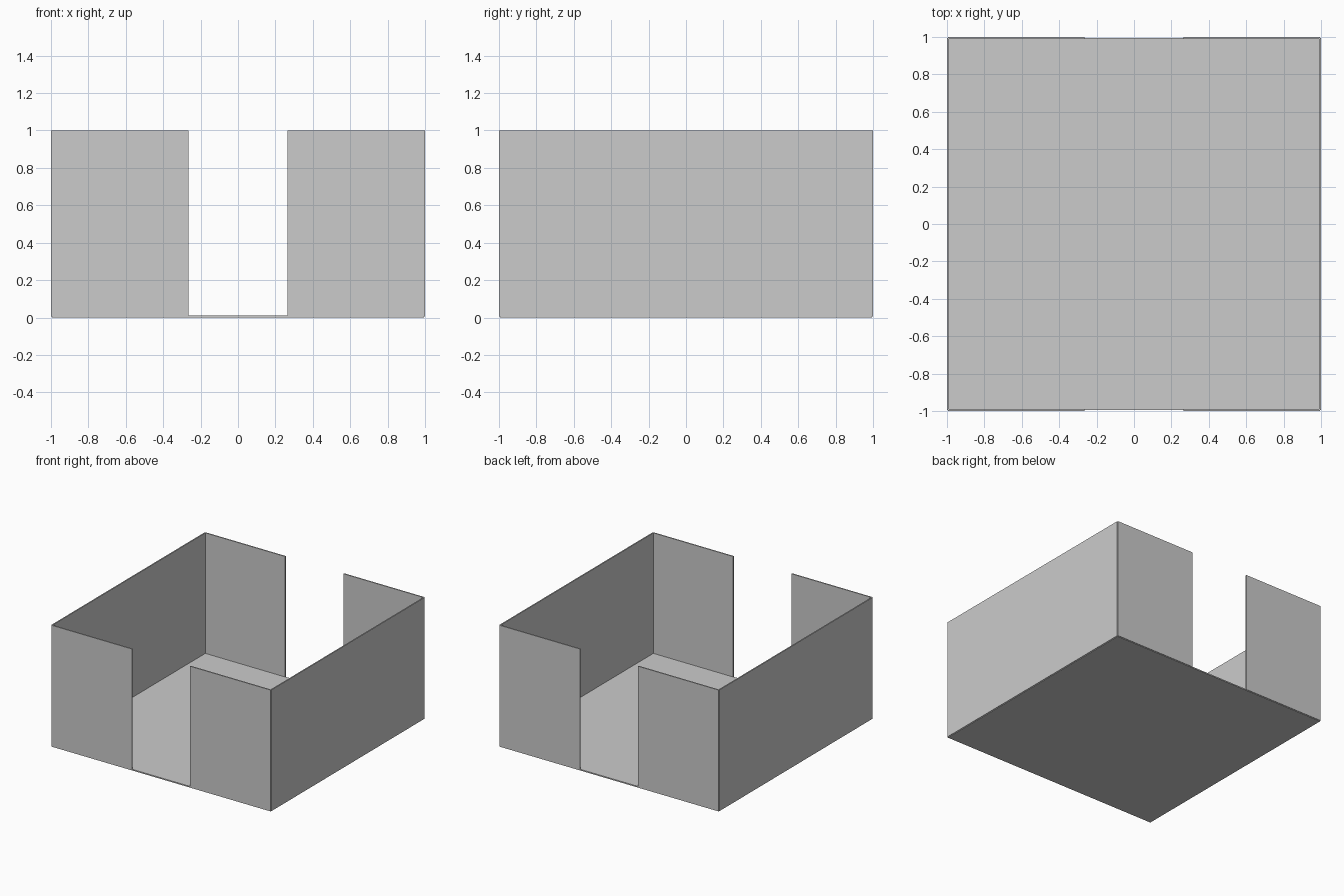
import bpy

if "Cube" in bpy.data.objects:
    bpy.data.objects.remove(bpy.data.objects["Cube"])

T = 0.01        # panel thickness
C = 1 - T / 2   # panel centre plane
GAP = 0.265     # half width of the openings


def panel(name, lo, hi):
    bpy.ops.mesh.primitive_cube_add(size=1, location=[(a + b) / 2 for a, b in zip(lo, hi)])
    ob = bpy.context.object
    ob.name = name
    ob.scale = [b - a for a, b in zip(lo, hi)]
    bpy.ops.object.transform_apply(location=False, rotation=False, scale=True)


# Floor plate
panel("floor", (-C, -C, 0), (C, C, T))

# Full side walls
for side, s in (("left", -1), ("right", 1)):
    x = s * C
    panel(f"{side}_wall", (x - T / 2, -C, T / 2), (x + T / 2, C, 1))

    # Front and back half walls flanking the central openings
    x0, x1 = sorted((s * GAP, s * C))
    for end, y in (("front", -C), ("back", C)):
        panel(f"{end}_{side}_wall", (x0, y - T / 2, T / 2), (x1, y + T / 2, 1))
